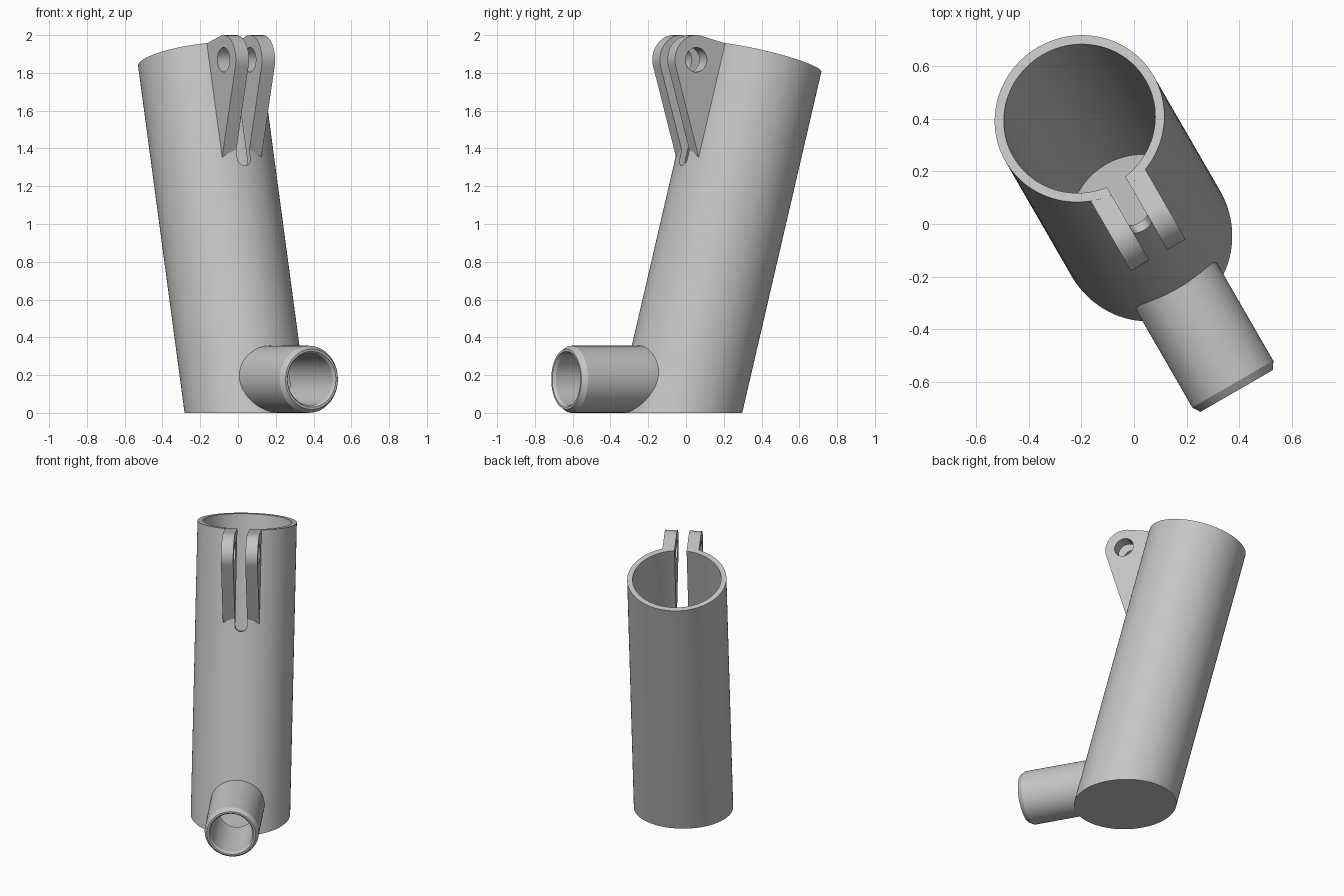
import bpy, bmesh
from math import cos, sin, tan, pi, radians
from mathutils import Matrix, Vector

cube = bpy.data.objects.get("Cube")
if cube:
    bpy.data.objects.remove(cube)

TILT = radians(15)
TUBE_R, CAVITY_R, RIM = 0.325, 0.29, 1.9455
PIPE_R, BORE_R, PIPE_Z, PIPE_END = 0.1775, 0.138, 0.178, 0.69
EAR_P, EAR_S, EAR_R = 0.45, 1.815, 0.13

# Frames: upright one for the pipe, tilted one for the tube and ears
UPRIGHT = Matrix.Translation((0.045, -0.036, 0)) @ Matrix.Rotation(radians(30), 4, 'Z')
TILTED = UPRIGHT @ Matrix.Rotation(-TILT, 4, 'X')

grey = bpy.data.materials.new("light_grey")
grey.use_nodes = True
colour = (0.56, 0.56, 0.56, 1)
grey.diffuse_color = colour
grey.node_tree.nodes["Principled BSDF"].inputs["Base Color"].default_value = colour


def loft(name, rings, frame):
    """Closed solid through a row of matching rings."""
    bm = bmesh.new()
    loops = [[bm.verts.new(frame @ Vector(p)) for p in ring] for ring in rings]
    for a, b in zip(loops, loops[1:]):
        n = len(a)
        for i in range(n):
            j = (i + 1) % n
            bm.faces.new((a[i], a[j], b[j], b[i]))
    bm.faces.new(loops[0])
    bm.faces.new(loops[-1])
    bmesh.ops.recalc_face_normals(bm, faces=bm.faces)
    mesh = bpy.data.meshes.new(name)
    bm.to_mesh(mesh)
    bm.free()
    mesh.materials.append(grey)
    obj = bpy.data.objects.new(name, mesh)
    bpy.context.scene.collection.objects.link(obj)
    return obj


def circle(r, n=96):
    return [(r * cos(2 * pi * i / n), r * sin(2 * pi * i / n)) for i in range(n)]


def arc(cx, cy, r, start, end, n=16):
    angles = [radians(start + (end - start) * i / n) for i in range(n + 1)]
    return [(cx + r * cos(a), cy + r * sin(a)) for a in angles]


def leaning(name, r, floor, top):
    """Tilted cylinder whose lower end is cut level at the floor height."""
    low = [(x, y, floor / cos(TILT) + y * tan(TILT)) for x, y in circle(r)]
    return loft(name, [low, [(x, y, top) for x, y in circle(r)]], TILTED)


def level(name, stations):
    """Level round bar pointing forward, from (distance, radius) stations."""
    rings = [[(x, -t, PIPE_Z + z) for x, z in circle(r)] for t, r in stations]
    return loft(name, rings, UPRIGHT)


def across(name, profile, half):
    """Side profile (forward, along tube) extruded sideways."""
    rings = [[(x, -p, s) for p, s in profile] for x in (-half, half)]
    return loft(name, rings, TILTED)


def combine(body, other, operation):
    mod = body.modifiers.new(other.name, 'BOOLEAN')
    mod.operation, mod.object, mod.solver = operation, other, 'EXACT'
    deps = bpy.context.evaluated_depsgraph_get()
    mesh = bpy.data.meshes.new_from_object(body.evaluated_get(deps))
    body.modifiers.clear()
    body.data = mesh
    bpy.data.objects.remove(other)


# Main leaning tube with the short level pipe
body = leaning("angled_tube_socket", TUBE_R, 0, RIM)
combine(body, level("side_pipe", [(0.1, PIPE_R), (PIPE_END - 0.03, PIPE_R),
                                  (PIPE_END, PIPE_R - 0.018)]), 'UNION')

# Clamp lug: rounded nose tapering down into the tube
nose = arc(EAR_P, EAR_S, EAR_R, -31.2, 90, 24)
lug = [(0.28, 1.284)] + nose + [(0.28, EAR_S + EAR_R)]
combine(body, across("clamp_lug", lug, 0.12), 'UNION')

# Hollow inside, pipe bore, clamp slot and bolt hole
combine(body, leaning("cavity", CAVITY_R, 0.01, RIM + 0.2), 'DIFFERENCE')
combine(body, level("bore", [(0.1, BORE_R), (PIPE_END - 0.015, BORE_R),
                             (PIPE_END + 0.005, BORE_R + 0.013)]), 'DIFFERENCE')
outline = arc(0, 1.309, 0.04, 180, 360) + [(0.04, 2.2), (-0.04, 2.2)]
slot = loft("slot", [[(x, -p, s) for x, s in outline] for p in (0.15, 0.8)], TILTED)
combine(body, slot, 'DIFFERENCE')
hole = [(EAR_P + p, EAR_S + s) for p, s in circle(0.065, 48)]
combine(body, across("bolt_hole", hole, 0.3), 'DIFFERENCE')

# Smooth round walls, crisp edges
bpy.ops.object.select_all(action='DESELECT')
body.select_set(True)
bpy.context.view_layer.objects.active = body
bpy.ops.object.shade_smooth_by_angle(angle=radians(25))
